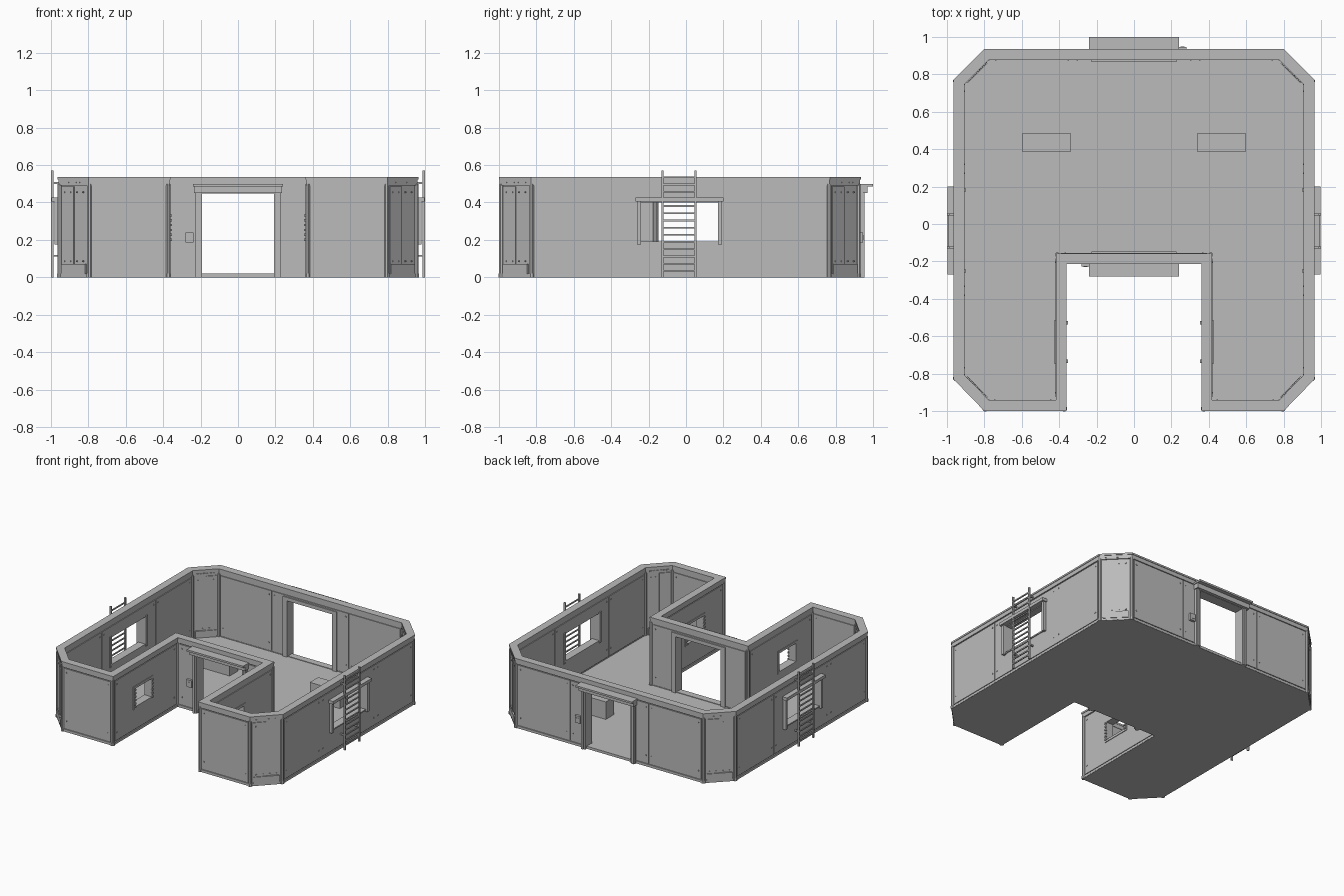
import bpy, bmesh, math
from mathutils import Vector

old = bpy.data.objects.get("Cube")
if old:
    bpy.data.objects.remove(old)

GREY = (0.5, 0.5, 0.5, 1)
grey = bpy.data.materials.new("wall_grey")
grey.use_nodes = True
grey.diffuse_color = GREY
grey.node_tree.nodes["Principled BSDF"].inputs["Base Color"].default_value = GREY

# Outer footprint, counter-clockwise: right half mirrored to the left
half = [(0.36, -0.215), (0.36, -1), (0.80, -1), (0.965, -0.83), (0.965, 0.77), (0.80, 0.935)]
outline = [Vector(p) for p in half + [(-x, y) for x, y in reversed(half)]]
N = len(outline)


def inset(d):
    """Footprint moved inwards by d with mitred corners."""
    result = []
    for i, p in enumerate(outline):
        a = (p - outline[i - 1]).normalized()
        b = (outline[(i + 1) % N] - p).normalized()
        na, nb = Vector((-a.y, a.x)), Vector((-b.y, b.x))
        result.append(p + (na + nb) * d / (1 + na.dot(nb)))
    return result


def prism(bm, pts, z0, z1):
    low = [bm.verts.new((p[0], p[1], z0)) for p in pts]
    top = [bm.verts.new((p[0], p[1], z1)) for p in pts]
    bm.faces.new(low[::-1])
    bm.faces.new(top)
    for i in range(len(pts)):
        j = (i + 1) % len(pts)
        bm.faces.new((low[i], low[j], top[j], top[i]))


def box(bm, x, y, z):
    (x0, x1), (y0, y1) = sorted(x), sorted(y)
    prism(bm, [(x0, y0), (x1, y0), (x1, y1), (x0, y1)], *z)


def ring(bm, outer, inner, z0, z1):
    """Closed band following the footprint between two insets."""
    loops = [[bm.verts.new((p.x, p.y, z)) for p in inset(d)]
             for d, z in ((outer, z0), (outer, z1), (inner, z1), (inner, z0))]
    for a, b in zip(loops, loops[1:] + loops[:1]):
        for i in range(N):
            j = (i + 1) % N
            bm.faces.new((a[i], a[j], b[j], b[i]))


def finish(bm, name):
    bmesh.ops.recalc_face_normals(bm, faces=bm.faces[:])
    mesh = bpy.data.meshes.new(name)
    bm.to_mesh(mesh)
    bm.free()
    mesh.materials.append(grey)
    ob = bpy.data.objects.new(name, mesh)
    bpy.context.scene.collection.objects.link(ob)
    return ob


# Door and window openings
DOOR, SIDE_WIN, YARD_WIN = (-0.195, 0.195), (-0.245, 0.17), (-0.73, -0.53)
bm = bmesh.new()
for y in (-0.19, 0.91):
    box(bm, DOOR, (y - 0.1, y + 0.1), (0.015, 0.45))
for s in (-1, 1):
    box(bm, (s * 0.85, s * 1.05), SIDE_WIN, (0.19, 0.40))
    box(bm, (s * 0.3, s * 0.5), YARD_WIN, (0.20, 0.34))
cutter = finish(bm, "opening_cutter")
cutter.hide_render = True
cutter.hide_viewport = True


def cut(ob):
    mod = ob.modifiers.new("openings", "BOOLEAN")
    mod.operation = "DIFFERENCE"
    mod.solver = "EXACT"
    mod.object = cutter


# Floor
bm = bmesh.new()
prism(bm, inset(0.005), 0, 0.016)
finish(bm, "floor")

# Wall core
bm = bmesh.new()
ring(bm, 0.012, 0.053, 0.012, 0.52)
cut(finish(bm, "walls"))

# Coping on top of the walls and the band beneath it
bm = bmesh.new()
ring(bm, 0, 0.058, 0.522, 0.535)
finish(bm, "wall_coping")
bm = bmesh.new()
ring(bm, 0.004, 0.056, 0.492, 0.522)
finish(bm, "upper_band")

# Wall panels with bolts, outside and inside
panels, bolts = bmesh.new(), bmesh.new()


def panel(a, b, out, f0, f1):
    """Plate on the wall line a-b between fractions f0 and f1."""
    t = (b - a).normalized()
    p, q = a.lerp(b, f0) + t * 0.002, a.lerp(b, f1) - t * 0.002
    prism(panels, [p, q, q + out * 0.006, p + out * 0.006], 0.026, 0.485)
    for end in (p + t * 0.022, q - t * 0.022):
        for z in (0.085, 0.455):
            c = end + out * 0.004
            w, d = t * 0.004, out * 0.005
            prism(bolts, [c - w, c + w, c + w + d, c - w + d], z - 0.004, z + 0.004)


for depth, side in ((0.012, 1), (0.053, -1)):
    pts = inset(depth)
    for i in range(N):
        a, b = pts[i], pts[(i + 1) % N]
        t = (b - a).normalized()
        out = Vector((t.y, -t.x)) * side
        length = (b - a).length
        if length > 1.2:
            stops = (0.01, 0.29, 0.71, 0.99)
        elif length < 0.3:
            stops = (0.08, 0.5, 0.92)
        else:
            stops = (0.025, 0.975)
        for f0, f1 in zip(stops, stops[1:]):
            panel(a, b, out, f0, f1)
        # Kick plate and vent slots on the slanted corners
        if length < 0.3:
            p, q = a.lerp(b, 0.1), a.lerp(b, 0.9)
            prism(panels, [p, q, q + out * 0.012, p + out * 0.012], 0.018, 0.07)
            for k in range(6):
                p, q = a.lerp(b, 0.14 + k * 0.125), a.lerp(b, 0.22 + k * 0.125)
                prism(bolts, [p, q, q + out * 0.01, p + out * 0.01], 0.503, 0.509)
cut(finish(panels, "wall_panels"))
cut(finish(bolts, "panel_bolts"))

# Base rail
bm = bmesh.new()
ring(bm, 0.004, 0.056, 0.002, 0.02)
finish(bm, "base_rail")

# Corner posts with feet, outside and inside
bm = bmesh.new()
for depth in (0.013, 0.05):
    for p in inset(depth):
        for r, z0, z1 in ((0.013, 0, 0.5), (0.016, 0, 0.02)):
            ring_pts = [p + Vector((math.cos(k * math.tau / 8 + math.pi / 8),
                                    math.sin(k * math.tau / 8 + math.pi / 8))) * r for k in range(8)]
            prism(bm, ring_pts, z0, z1)
finish(bm, "corner_posts")


def door(name, y, s):
    """Doorway at wall face y; s = -1 faces front, +1 faces back."""
    bm = bmesh.new()
    for m in (-1, 1):
        box(bm, (m * 0.192, m * 0.228), (y + s * 0.012, y - s * 0.068), (0, 0.455))
        box(bm, (m * 0.205, m * 0.222), (y + s * 0.02, y), (0, 0.455))
    box(bm, (-0.228, 0.228), (y + s * 0.012, y - s * 0.068), (0.448, 0.475))
    box(bm, (-0.235, 0.235), (y + s * 0.035, y - s * 0.01), (0.45, 0.486))
    finish(bm, name + "_frame")
    bm = bmesh.new()
    box(bm, (-0.24, 0.24), (y - s * 0.01, y + s * 0.065), (0.486, 0.5))
    finish(bm, name + "_canopy")
    bm = bmesh.new()
    box(bm, (s * 0.238, s * 0.28), (y - s * 0.01, y + s * 0.012), (0.185, 0.24))
    box(bm, (s * 0.248, s * 0.27), (y, y + s * 0.015), (0.2, 0.225))
    finish(bm, name + "_control")


door("front_door", -0.215, -1)
door("back_door", 0.935, 1)

for s, side in ((1, "left"), (-1, "right")):
    # Side window: hood, jambs and sill
    bm = bmesh.new()
    box(bm, (s * 0.95, s * 0.997), (-0.27, 0.2), (0.405, 0.428))
    for y in (-0.262, 0.17):
        box(bm, (s * 0.9, s * 0.982), (y, y + 0.022), (0.175, 0.41))
    box(bm, (s * 0.905, s * 0.966), SIDE_WIN, (0.182, 0.192))
    finish(bm, side + "_window_frame")

    # Ladder
    bm = bmesh.new()
    for y in (-0.13, 0.045):
        box(bm, (s * 0.986, s), (y, y + 0.011), (0, 0.572))
    for k in range(14):
        z = 0.03 + k * 0.0385
        box(bm, (s * 0.989, s * 0.997), (-0.12, 0.046), (z, z + 0.009))
    for y in (-0.13, 0.045):
        for z in (0.11, 0.5):
            box(bm, (s * 0.95, s * 0.988), (y, y + 0.011), (z, z + 0.01))
    finish(bm, side + "_ladder")

    # Courtyard window: frame and toothed edge brackets
    bm = bmesh.new()
    y0, y1 = YARD_WIN
    x = (s * 0.361, s * 0.424)
    for y in (y0 - 0.018, y1):
        box(bm, x, (y, y + 0.018), (0.182, 0.358))
    for z in (0.182, 0.34):
        box(bm, x, (y0, y1), (z, z + 0.018))
    for k in range(6):
        z = 0.195 + k * 0.026
        for y in (y0 - 0.012, y1 - 0.006):
            box(bm, (s * 0.354, s * 0.364), (y, y + 0.018), (z, z + 0.012))
    finish(bm, side + "_courtyard_window")

    # Console box on the floor
    bm = bmesh.new()
    box(bm, (s * 0.34, s * 0.595), (0.385, 0.487), (0.01, 0.15))
    finish(bm, side + "_console")

# Button panel on the left console
bm = bmesh.new()
box(bm, (0.462, 0.548), (0.4, 0.44), (0.149, 0.156))
for k in range(3):
    c = Vector((0.482 + k * 0.023, 0.42))
    prism(bm, [c + Vector((math.cos(a * math.tau / 10), math.sin(a * math.tau / 10))) * 0.009
               for a in range(10)], 0.155, 0.163)
finish(bm, "console_buttons")

# Bake the openings and drop the helper
bpy.context.view_layer.update()
graph = bpy.context.evaluated_depsgraph_get()
for ob in [o for o in bpy.context.scene.objects if o.modifiers]:
    baked = bpy.data.meshes.new_from_object(ob.evaluated_get(graph))
    ob.modifiers.clear()
    ob.data = baked
bpy.data.objects.remove(cutter)
